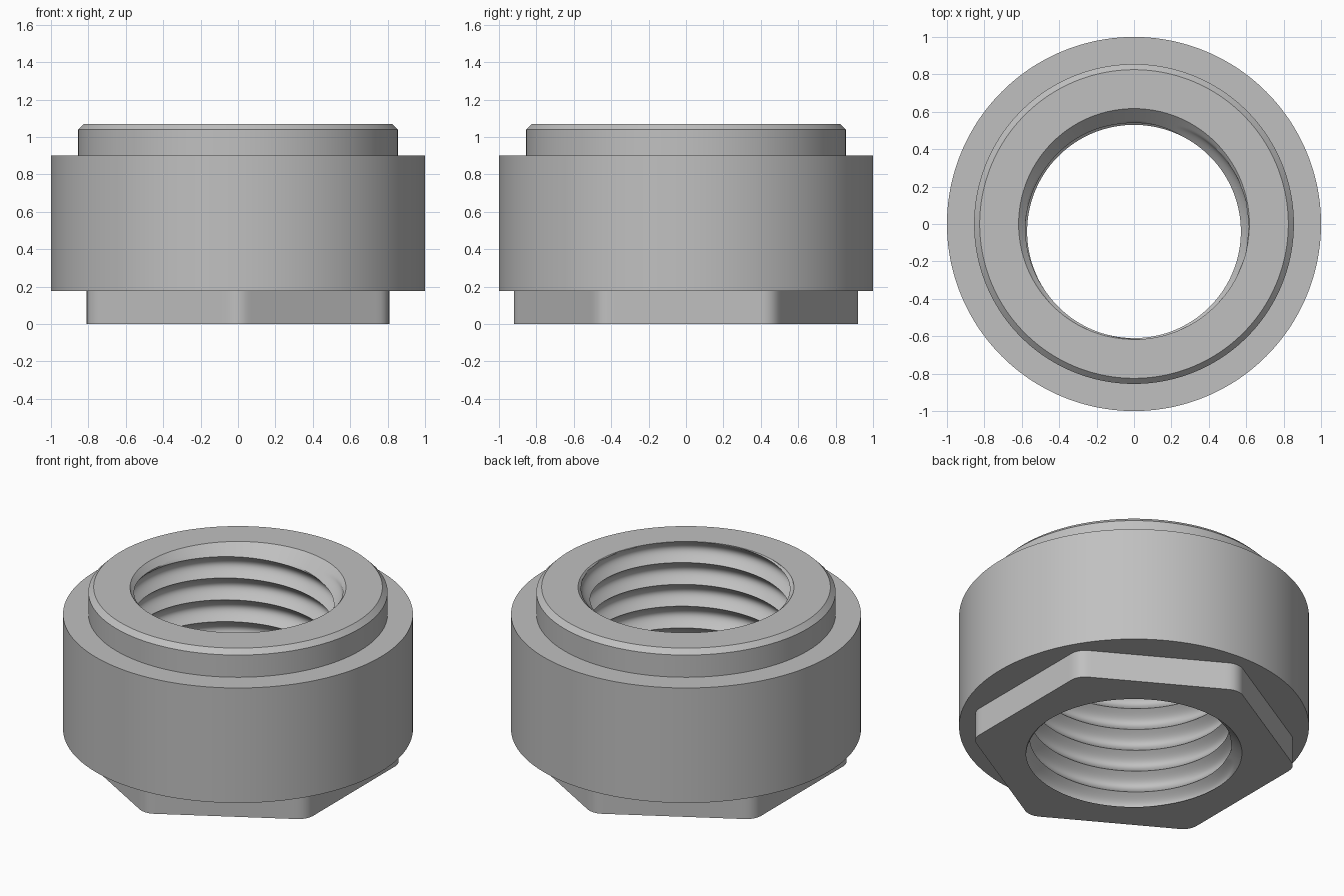
import bpy, bmesh
from math import sin, cos, pi, radians, sqrt, tau

cube = bpy.data.objects.get("Cube")
if cube:
    bpy.data.objects.remove(cube, do_unlink=True)

SEGMENTS = 240
HEIGHT, RIM = 1.07, 0.617          # overall height, bore mouth radius
PITCH, MINOR, DEPTH = 0.1375, 0.57, 0.052
SHIFT = -0.04                      # thread axis offset along y
STEPS = 16                         # profile samples per thread turn

steel = bpy.data.materials.new("plain_grey_steel")
steel.use_nodes = True
GREY = (0.53, 0.53, 0.53, 1)
steel.diffuse_color = GREY
steel.node_tree.nodes["Principled BSDF"].inputs["Base Color"].default_value = GREY


def skin(name, rings):
    """Join successive open rings of points with quads and weld the seams."""
    bm = bmesh.new()
    rows = [[bm.verts.new(p) for p in ring] for ring in rings]
    for low, high in zip(rows, rows[1:]):
        for i in range(SEGMENTS):
            bm.faces.new((low[i], low[i + 1], high[i + 1], high[i]))
    bmesh.ops.remove_doubles(bm, verts=bm.verts, dist=1e-5)
    bmesh.ops.dissolve_degenerate(bm, edges=bm.edges, dist=1e-6)
    mesh = bpy.data.meshes.new(name)
    bm.to_mesh(mesh)
    bm.free()
    mesh.materials.append(steel)
    obj = bpy.data.objects.new(name, mesh)
    bpy.context.collection.objects.link(obj)
    bpy.ops.object.select_all(action='DESELECT')
    obj.select_set(True)
    bpy.context.view_layer.objects.active = obj
    bpy.ops.object.shade_smooth_by_angle(angle=radians(25))
    return obj


def ring(radius, z):
    """Ring whose radius is a number or a function of the angle."""
    points = []
    for i in range(SEGMENTS + 1):
        a = tau * i / SEGMENTS
        r = radius(a) if callable(radius) else radius
        points.append((r * cos(a), r * sin(a), z))
    return points


def hexagon(a, flat=0.81, fillet=0.1):
    """Radius of a hexagon with rounded corners, one corner on +y."""
    phi = abs((a - pi / 2 + pi / 6) % (pi / 3) - pi / 6)
    centre = (flat - fillet) / cos(pi / 6)
    if phi < radians(3.16):
        return centre * cos(phi) + sqrt(fillet**2 - (centre * sin(phi))**2)
    return flat / cos(pi / 6 - phi)


def thread_point(i, k):
    """Point on the helical thread, widened by a cone at each mouth."""
    a = tau * i / SEGMENTS
    z = 1.016 + PITCH * (a / tau - 0.375 + k / STEPS)
    z = min(max(z, 0), HEIGHT)
    end = min(z, HEIGHT - z)
    r = RIM
    if end > 0:
        groove = MINOR + DEPTH * sin(pi * (k % STEPS) / STEPS)
        r = max(groove + SHIFT * sin(a), RIM - end)
    return (r * cos(a), r * sin(a), z)


# Hexagonal foot
skin("hex_foot", [ring(RIM, 0), ring(hexagon, 0), ring(hexagon, 0.175)])

# Round body with the chamfered collar
skin("body_and_collar", [
    ring(hexagon, 0.175), ring(1, 0.175), ring(1, 0.9), ring(0.855, 0.9),
    ring(0.855, 1.04), ring(0.825, HEIGHT), ring(RIM, HEIGHT)])

# Threaded bore, from the top down
skin("threaded_bore", [
    [thread_point(i, k) for i in range(SEGMENTS + 1)]
    for k in range(2 * STEPS, -9 * STEPS, -1)])
